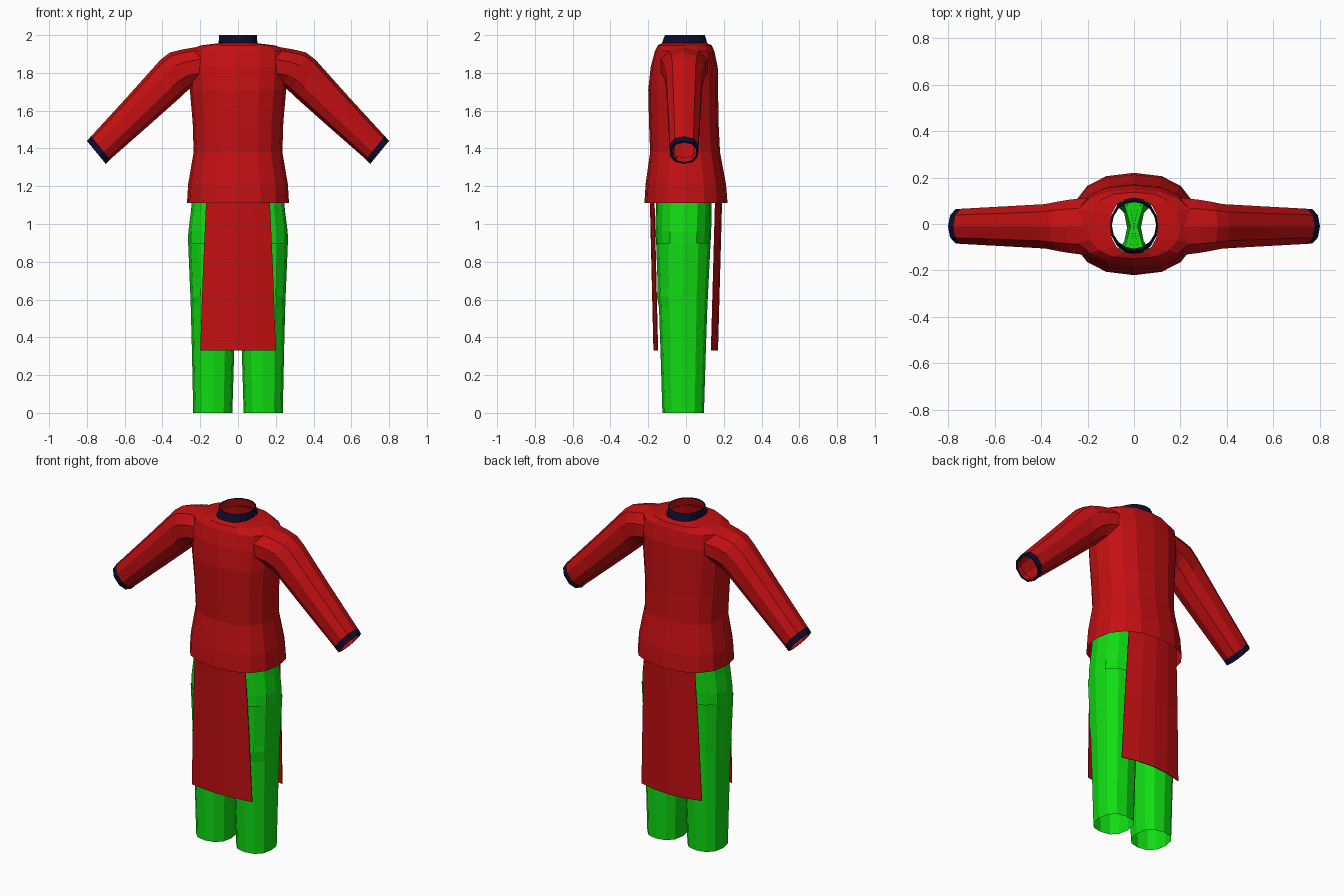
import bpy, bmesh
from math import sin, cos, pi
from mathutils import Vector

cube = bpy.data.objects.get("Cube")
if cube:
    bpy.data.objects.remove(cube, do_unlink=True)


def material(name, color):
    m = bpy.data.materials.new(name)
    m.use_nodes = True
    m.diffuse_color = color
    m.node_tree.nodes["Principled BSDF"].inputs["Base Color"].default_value = color
    return m


RED = material("red cloth", (0.55, 0.005, 0.006, 1))
GREEN = material("green cloth", (0.005, 0.72, 0.006, 1))
NAVY = material("navy trim", (0.004, 0.004, 0.028, 1))


def add_object(name, bm, mat):
    bmesh.ops.recalc_face_normals(bm, faces=bm.faces)
    mesh = bpy.data.meshes.new(name)
    bm.to_mesh(mesh)
    bm.free()
    mesh.materials.append(mat)
    ob = bpy.data.objects.new(name, mesh)
    bpy.context.collection.objects.link(ob)
    return ob


def loft(name, rings, mat, closed=True):
    """Skin a list of equal point rows into an open tube or a sheet."""
    bm = bmesh.new()
    rows = [[bm.verts.new(p) for p in ring] for ring in rings]
    n = len(rows[0])
    for a, b in zip(rows, rows[1:]):
        for i in range(n if closed else n - 1):
            j = (i + 1) % n
            bm.faces.new((a[i], a[j], b[j], b[i]))
    return add_object(name, bm, mat)


def power(v, e):
    return abs(v) ** e * (1 if v >= 0 else -1)


def level_ring(z, x0, x1, y0, y1, sides=16, e=0.85):
    """Rounded horizontal outline between the given limits."""
    cx, cy, rx, ry = (x0 + x1) / 2, (y0 + y1) / 2, (x1 - x0) / 2, (y1 - y0) / 2
    angles = [2 * pi * i / sides for i in range(sides)]
    return [(cx + rx * power(cos(a), e), cy + ry * power(sin(a), e), z) for a in angles]


def sleeve_ring(top, bottom, ry, side, shrink=1, sides=10):
    """Tilted outline through a top and a bottom point in the front plane."""
    t, b = Vector((top[0], 0, top[1])), Vector((bottom[0], 0, bottom[1]))
    mid, up = (t + b) / 2, (t - b) / 2 * shrink
    ring = []
    for i in range(sides):
        a = 2 * pi * i / sides
        p = mid + up * power(cos(a), 0.9)
        ring.append((p.x * side, -0.01 + ry * shrink * power(sin(a), 0.9), p.z))
    return ring


# Tunic body: height, half width, front, back
body = [
    (1.11, 0.27, -0.22, 0.22),
    (1.21, 0.264, -0.214, 0.212),
    (1.38, 0.235, -0.19, 0.18),
    (1.54, 0.24, -0.196, 0.172),
    (1.71, 0.255, -0.2, 0.17),
    (1.83, 0.262, -0.187, 0.168),
    (1.915, 0.26, -0.165, 0.15),
    (1.945, 0.2, -0.15, 0.137),
    (1.957, 0.102, -0.128, 0.112),
]
loft("tunic_body", [level_ring(z, -w, w, f, b) for z, w, f, b in body], RED)

# Collar band with a red lining
loft("collar", [level_ring(1.95, -0.103, 0.103, -0.13, 0.115, e=1),
                level_ring(2.0, -0.1, 0.1, -0.112, 0.1, e=1),
                level_ring(1.998, -0.095, 0.095, -0.106, 0.094, e=1)], NAVY)
loft("collar_lining", [level_ring(1.95, -0.098, 0.098, -0.122, 0.108, e=1),
                       level_ring(1.998, -0.095, 0.095, -0.106, 0.094, e=1)], RED)

# Sleeves with trimmed cuffs: top point, bottom point, half depth
sleeve = [
    ((0.18, 1.943), (0.21, 1.73), 0.13),
    ((0.29, 1.925), (0.25, 1.72), 0.12),
    ((0.36, 1.908), (0.28, 1.695), 0.11),
    ((0.41, 1.87), (0.32, 1.657), 0.1),
    ((0.58, 1.68), (0.49, 1.506), 0.09),
    ((0.777, 1.465), (0.677, 1.342), 0.079),
]
wrist = ((0.8, 1.44), (0.7, 1.318), 0.077)
for side, label in ((1, "left"), (-1, "right")):
    rings = [sleeve_ring(t, b, d, side) for t, b, d in sleeve]
    loft(label + "_sleeve", rings, RED)
    loft(label + "_cuff", [rings[-1], sleeve_ring(*wrist, side),
                           sleeve_ring(*wrist, side, 0.85)], NAVY)
    loft(label + "_cuff_lining", [sleeve_ring(*sleeve[-1], side, 0.85),
                                  sleeve_ring(*wrist, side, 0.85)], RED)

# Trouser legs: height, inner, outer, front, back
leg = [
    (0.0, 0.03, 0.237, -0.125, 0.095),
    (0.33, 0.02, 0.244, -0.135, 0.105),
    (0.56, 0.012, 0.25, -0.143, 0.113),
    (0.62, 0.01, 0.252, -0.155, 0.116),
    (0.66, 0.009, 0.254, -0.15, 0.118),
    (0.9, 0.0, 0.264, -0.158, 0.13),
]
for side, label in ((1, "left"), (-1, "right")):
    loft(label + "_trouser_leg",
         [[(x * side, y, h) for x, y, h in level_ring(z, i, o, f, b, 12)]
          for z, i, o, f, b in leg], GREEN)

# Hips above the legs
hips = [
    (0.89, 0.265, -0.159, 0.13),
    (0.96, 0.263, -0.161, 0.133),
    (1.06, 0.25, -0.16, 0.136),
    (1.16, 0.24, -0.157, 0.135),
]
loft("trouser_hips", [level_ring(z, -w, w, f, b, 16, 0.75) for z, w, f, b in hips], GREEN)

# Crotch gusset, narrow in the middle
loft("crotch_gusset", [[(-w, y, 0.89), (w, y, 0.89)] for y, w in
                       ((-0.15, 0.09), (-0.1, 0.04), (-0.01, 0.015), (0.08, 0.04), (0.12, 0.09))],
     GREEN, closed=False)


# Hanging cloth panels, bowed outward at the middle
def panel(name, top_y, bottom_y, bow):
    rows = []
    for z, w, y in ((1.17, 0.166, top_y), (0.75, 0.185, (top_y + bottom_y) / 2), (0.33, 0.2, bottom_y)):
        rows.append([(w * u, y - bow * u * u, z) for u in (-1, -0.5, 0, 0.5, 1)])
    ob = loft(name, rows, RED, closed=False)
    mod = ob.modifiers.new("cloth thickness", "SOLIDIFY")
    mod.thickness = 0.005
    mod.offset = 0


panel("front_panel", -0.19, -0.17, -0.02)
panel("back_panel", 0.19, 0.167, 0.033)
